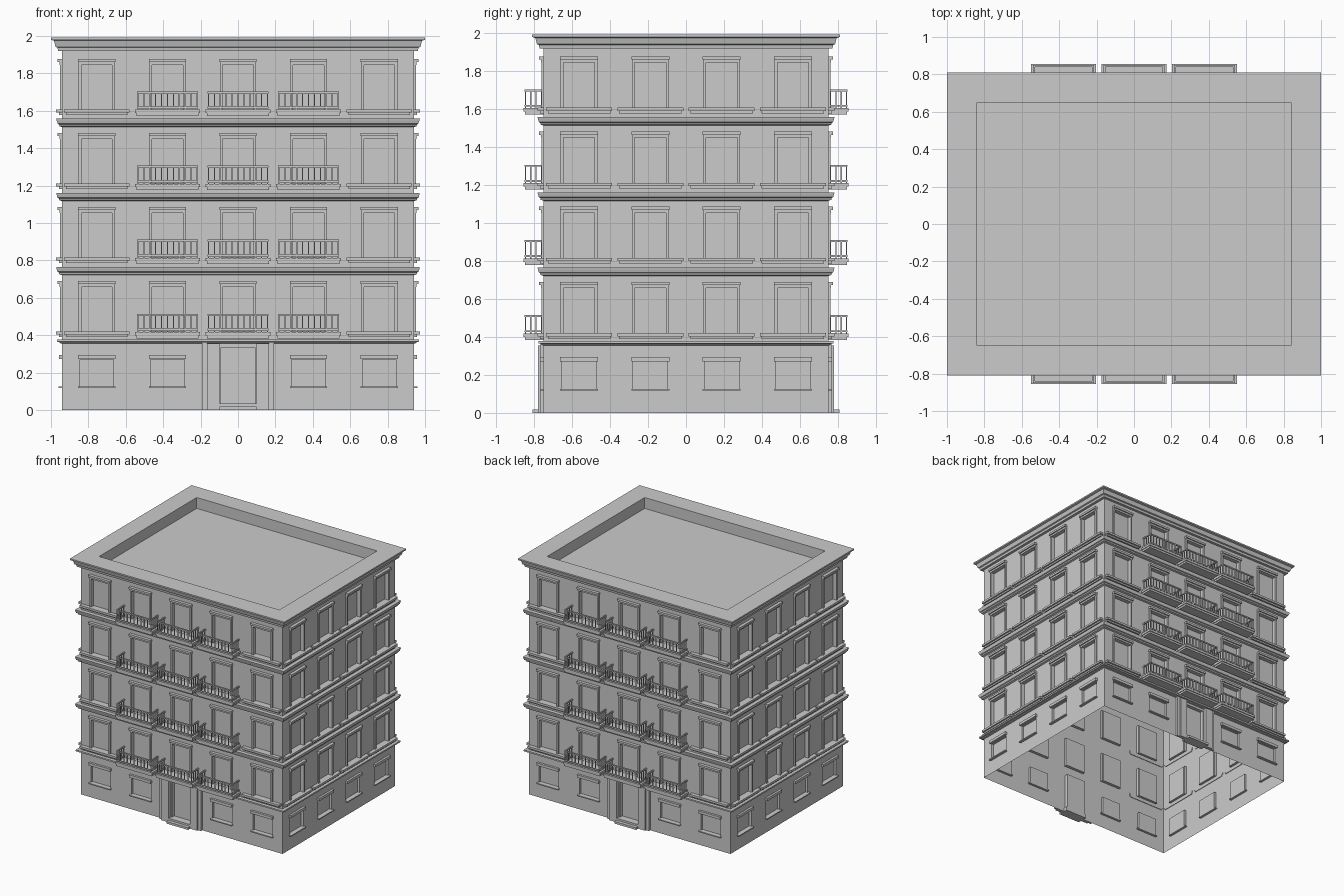
import bpy, bmesh
from math import pi
from mathutils import Matrix, Vector

if "Cube" in bpy.data.objects:
    bpy.data.objects.remove(bpy.data.objects["Cube"])

HX, HY = 0.94, 0.75                      # half size of the wall shell
FLOOR = 0.396                            # storey height
FLOORS = [k * FLOOR for k in range(4)]
WW = 0.09                                # half width of window openings
FRONT = [-0.755, -0.377, 0, 0.377, 0.755]
SIDE = [-0.563, -0.188, 0.188, 0.563]
BALC = FRONT[1:4]

# each side: turn, half length, distance of the wall plane, window columns, has door
SIDES = [(0, HX, HY, FRONT, True), (pi / 2, HY, HX, SIDE, False),
         (pi, HX, HY, FRONT, True), (-pi / 2, HY, HX, SIDE, False)]


def finish(bm, name):
    bmesh.ops.remove_doubles(bm, verts=bm.verts, dist=1e-5)
    bmesh.ops.recalc_face_normals(bm, faces=bm.faces)
    me = bpy.data.meshes.new(name)
    bm.to_mesh(me)
    bm.free()
    ob = bpy.data.objects.new(name, me)
    bpy.context.collection.objects.link(ob)
    return ob


def place(turn, dist):
    return Matrix.Rotation(turn, 4, 'Z') @ Matrix.Translation((0, -dist, 0))


def box(bm, m, u0, u1, d0, d1, z0, z1):
    """Box on a side: u along the wall, d outward from it, z up."""
    mat = m @ Matrix.Translation(((u0 + u1) / 2, -(d0 + d1) / 2, (z0 + z1) / 2)) \
        @ Matrix.Diagonal((u1 - u0, d1 - d0, z1 - z0, 1))
    bmesh.ops.create_cube(bm, size=1, matrix=mat)


def quad(bm, m, pts):
    bm.faces.new([bm.verts.new(m @ Vector((u, -d, z))) for u, d, z in pts])


def ring(name, profile, cap=False):
    """Sweep an (outward offset, z) profile around the building."""
    bm = bmesh.new()
    loops = [[bm.verts.new((sx * (HX + o), sy * (HY + o), z))
              for sx, sy in ((-1, -1), (1, -1), (1, 1), (-1, 1))] for o, z in profile]
    for a, b in zip(loops, loops[1:]):
        for i in range(4):
            j = (i + 1) % 4
            bm.faces.new((a[i], a[j], b[j], b[i]))
    if cap:
        bm.faces.new(loops[-1])
    return finish(bm, name)


# wall shell with recessed windows and door panels
bm = bmesh.new()
zs = [0, 0.02, 0.125, 0.27, 0.335]
for f in FLOORS:
    zs += [0.42 + f, 0.665 + f]
zs.append(1.925)
for turn, half, dist, cols, door in SIDES:
    m = place(turn, dist)
    us = sorted([-half, half] + [c + s * WW for c in cols for s in (-1, 1)])
    holes = [(c, 0.42 + f, 0.665 + f, 0.025) for c in cols for f in FLOORS]
    holes += [(c, 0.125, 0.27, 0.02) for c in cols if not (door and c == 0)]
    if door:
        holes.append((0, 0.02, 0.335, 0.03))
    for a, b in zip(us, us[1:]):
        for z0, z1 in zip(zs, zs[1:]):
            uc, zc = (a + b) / 2, (z0 + z1) / 2
            if not any(abs(uc - c) < WW and lo < zc < hi for c, lo, hi, r in holes):
                quad(bm, m, [(a, 0, z0), (b, 0, z0), (b, 0, z1), (a, 0, z1)])
    for c, lo, hi, r in holes:
        p = [(c - WW, lo), (c + WW, lo), (c + WW, hi), (c - WW, hi)]
        quad(bm, m, [(u, -r, z) for u, z in p])
        for (u0, z0), (u1, z1) in zip(p, p[1:] + p[:1]):
            quad(bm, m, [(u0, 0, z0), (u1, 0, z1), (u1, -r, z1), (u0, -r, z0)])
finish(bm, "walls")

# window surrounds, lintels and sills
frames, sills = bmesh.new(), bmesh.new()
for turn, half, dist, cols, door in SIDES:
    m = place(turn, dist)
    for c in cols:
        for f in FLOORS:
            for s in (-1, 1):
                a, b = sorted((c + s * (WW - 0.008), c + s * (WW + 0.007)))
                box(frames, m, a, b, -0.02, 0.012, 0.42 + f, 0.665 + f)
            box(frames, m, c - 0.097, c + 0.097, -0.02, 0.015, 0.658 + f, 0.673 + f)
            box(frames, m, c - 0.1, c + 0.1, 0, 0.025, 0.673 + f, 0.69 + f)
            if not (door and c in BALC):
                box(sills, m, c - 0.174, c + 0.174, -0.005, 0.032, 0.403 + f, 0.42 + f)
                box(sills, m, c - 0.165, c + 0.165, -0.005, 0.018, 0.39 + f, 0.403 + f)
        if not (door and c == 0):
            box(frames, m, c - 0.1, c + 0.1, 0, 0.018, 0.272, 0.295)
            box(sills, m, c - 0.1, c + 0.1, -0.02, 0.02, 0.117, 0.126)
finish(frames, "window_surrounds")
finish(sills, "window_sills")

# balconies and entrances on front and back
slabs, rails, entry = bmesh.new(), bmesh.new(), bmesh.new()
for turn, half, dist, cols, door in SIDES:
    if not door:
        continue
    m = place(turn, dist)
    for c in BALC:
        for f in FLOORS:
            box(slabs, m, c - 0.173, c + 0.173, 0, 0.105, 0.4 + f, 0.418 + f)
            box(slabs, m, c - 0.167, c + 0.167, 0, 0.098, 0.384 + f, 0.4 + f)
            w, d, t = 0.162, 0.1, 0.01
            for z in (0.425 + f, 0.505 + f):     # bottom and top rails
                box(rails, m, c - w, c + w, d - t, d, z, z + 0.01)
                for s in (-1, 1):
                    a, b = sorted((c + s * w, c + s * (w - t)))
                    box(rails, m, a, b, 0, d - t, z, z + 0.01)
            n = 10                               # balusters
            for i in range(n + 1):
                u = c + (w - 0.004) * (2 * i / n - 1)
                box(rails, m, u - 0.003, u + 0.003, d - 0.008, d - 0.002, 0.418 + f, 0.505 + f)
            for s in (-1, 1):
                for e in (0.01, 0.04, 0.068):
                    u = c + s * (w - 0.005)
                    box(rails, m, u - 0.003, u + 0.003, e - 0.003, e + 0.003, 0.418 + f, 0.505 + f)
    for s in (-1, 1):                            # door pilasters
        a, b = sorted((s * 0.1, s * 0.165))
        box(entry, m, a, b, 0, 0.03, 0, 0.355)
        a, b = sorted((s * 0.165, s * 0.192))
        box(entry, m, a, b, 0, 0.018, 0, 0.36)
    box(entry, m, -0.1, 0.1, -0.03, 0.058, 0, 0.018)   # steps
    box(entry, m, -0.1, 0.1, -0.03, 0.03, 0.018, 0.034)
finish(slabs, "balcony_slabs")
finish(rails, "balcony_railings")
finish(entry, "entrances")

# string courses between storeys
ring("ground_band", [(0, 0.355), (0.012, 0.358), (0.015, 0.364), (0.028, 0.366), (0.028, 0.378), (0, 0.378)])
for k in (1, 2, 3):
    z = 0.37 + k * FLOOR
    ring(f"floor_band_{k}", [(0, z - 0.045), (0.015, z - 0.04), (0.018, z - 0.03),
                             (0.025, z - 0.026), (0.03, z - 0.01), (0.032, z), (0, z)])

# top cornice, parapet and sunken roof
ring("cornice_and_roof", [(0, 1.92), (0.022, 1.92), (0.025, 1.938), (0.035, 1.942), (0.044, 1.975),
                          (0.06, 1.98), (0.06, 1.992), (-0.1, 1.992), (-0.1, 1.9)], cap=True)
